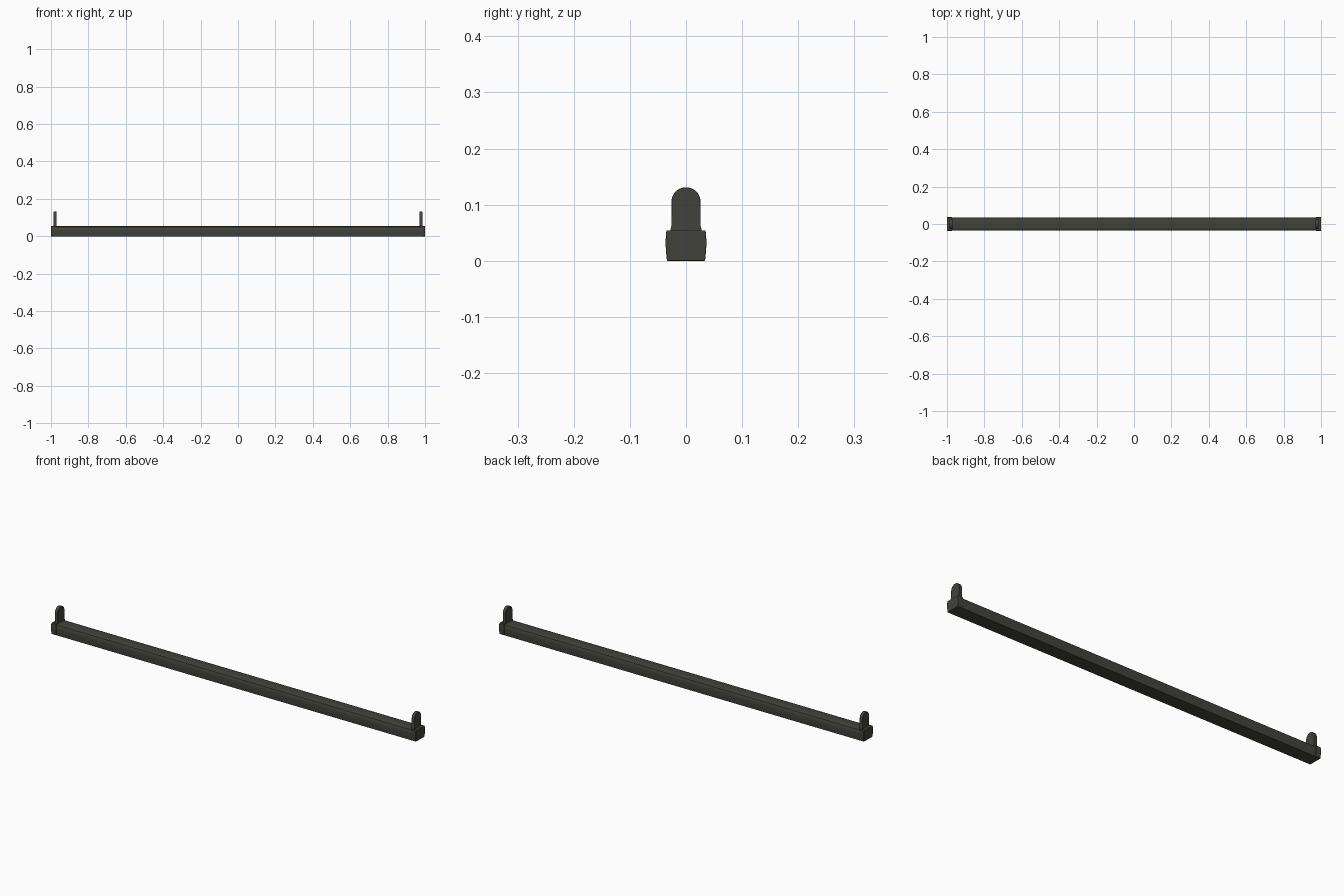
import bpy, bmesh, math

if "Cube" in bpy.data.objects:
    bpy.data.objects.remove(bpy.data.objects["Cube"])

mat = bpy.data.materials.new("dark olive grey")
mat.diffuse_color = (0.055, 0.055, 0.045, 1)
mat.use_nodes = True
mat.node_tree.nodes["Principled BSDF"].inputs["Base Color"].default_value = mat.diffuse_color


def extrude_x(name, profile, x0, x1, bevel=0.0):
    """Solid with a (y, z) cross-section running from x0 to x1."""
    bm = bmesh.new()
    a = [bm.verts.new((x0, y, z)) for y, z in profile]
    b = [bm.verts.new((x1, y, z)) for y, z in profile]
    n = len(profile)
    bm.faces.new(a)
    bm.faces.new(b)
    for i in range(n):
        bm.faces.new((a[i], a[(i + 1) % n], b[(i + 1) % n], b[i]))
    bmesh.ops.recalc_face_normals(bm, faces=bm.faces)
    me = bpy.data.meshes.new(name)
    bm.to_mesh(me)
    bm.free()
    ob = bpy.data.objects.new(name, me)
    bpy.context.collection.objects.link(ob)
    me.materials.append(mat)
    if bevel:
        m = ob.modifiers.new("edges", 'BEVEL')
        m.width = bevel
        m.segments = 2
        m.limit_method = 'ANGLE'
        m.angle_limit = math.radians(50)
    bpy.ops.object.select_all(action='DESELECT')
    ob.select_set(True)
    bpy.context.view_layer.objects.active = ob
    bpy.ops.object.shade_smooth_by_angle(angle=math.radians(40))
    return ob


def mirrored(half):
    return half + [(-y, z) for y, z in reversed(half)]


# long housing: flat underside, bulging sides, gently crowned top
extrude_x("housing", mirrored([(0.033, 0), (0.0345, 0.015), (0.035, 0.03), (0.0345, 0.043),
                               (0.031, 0.050), (0.018, 0.053), (0.006, 0.054)]), -0.98, 0.98)

# slightly larger end caps and the upright round-topped lamp holders
cap = mirrored([(0.034, 0), (0.0355, 0.015), (0.0365, 0.03), (0.036, 0.042), (0.035, 0.054)])
arc = [(0.026 * math.cos(t), 0.105 + 0.026 * math.sin(t))
       for t in [math.pi * i / 20 for i in range(21)]]
holder = [(0.028, 0.05), (0.028, 0.055), (0.026, 0.062)] + arc + \
         [(-0.026, 0.062), (-0.028, 0.055), (-0.028, 0.05)]
for side, s in (("left", -1), ("right", 1)):
    extrude_x(side + "_end_cap", cap, s * 0.972, s * 1.0, 0.0015)
    extrude_x(side + "_lamp_holder", holder, s * 0.970, s * 0.986, 0.001)
